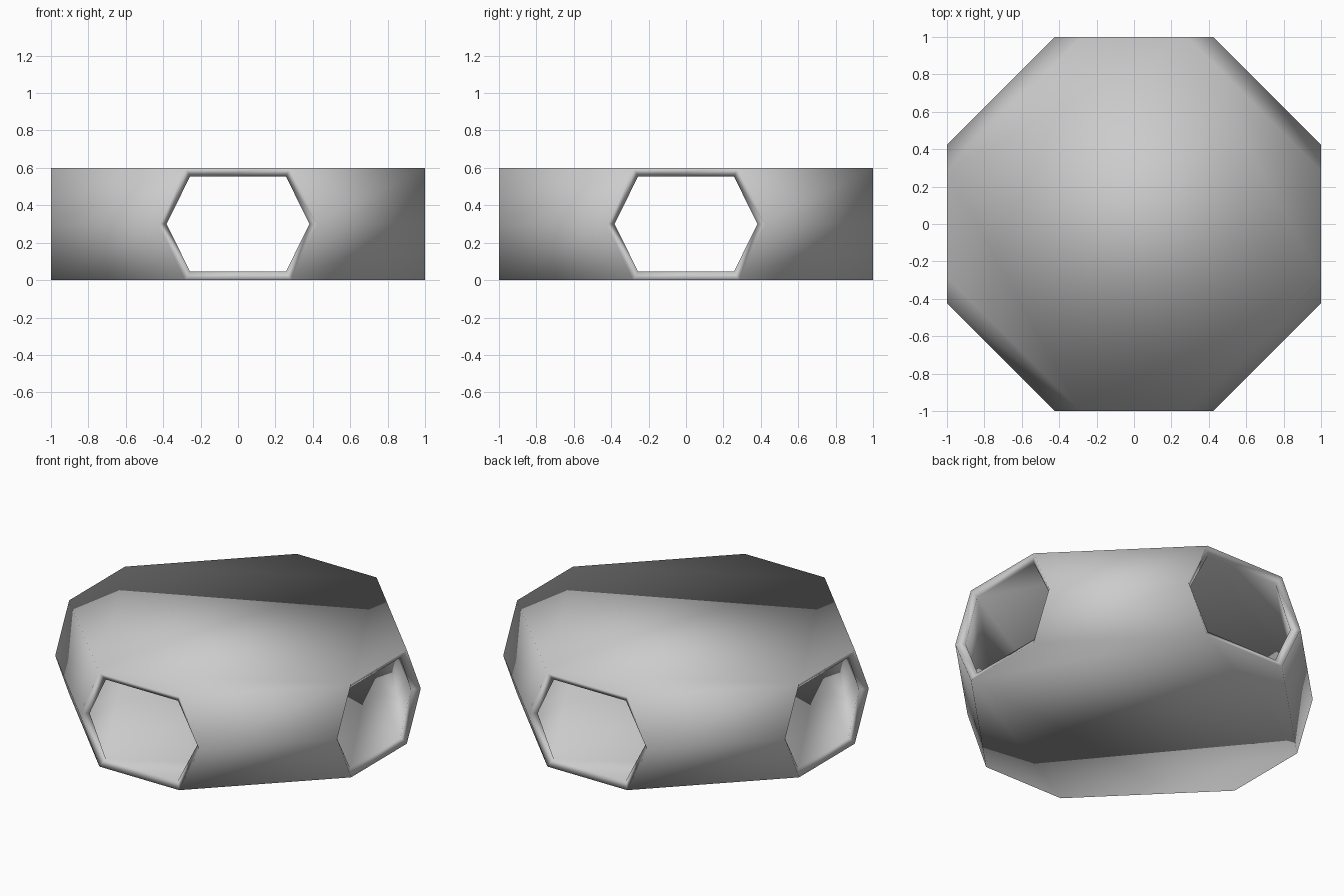
import bpy, bmesh

if "Cube" in bpy.data.objects:
    bpy.data.objects.remove(bpy.data.objects["Cube"])

# Hollow octagonal four-way junction with hexagonal openings
LEVELS = [(0.0, 0.283), (0.3, 0.424), (0.6, 0.283)]          # height, half width of opening
INSETS = [(0.045, 0.027), (0.0, 0.042), (-0.045, 0.027)]     # inner wall: height shift, inward shift

bm = bmesh.new()


def ring(z, a, r):
    pts = [(a, -r), (r, -a), (r, a), (a, r), (-a, r), (-r, a), (-r, -a), (-a, -r)]
    return [bm.verts.new((x, y, z)) for x, y in pts]


def shell(rings):
    bottom, mid, top = rings
    bm.faces.new(bottom)
    bm.faces.new(top)
    # diagonal walls only, leaving the four openings
    for i in range(0, 8, 2):
        for lo, hi in ((bottom, mid), (mid, top)):
            bm.faces.new((lo[i], lo[i + 1], hi[i + 1], hi[i]))


outer = [ring(z, a, 1.0) for z, a in LEVELS]
inner = [ring(z + dz, a - d, 1.0 - d) for (z, a), (dz, d) in zip(LEVELS, INSETS)]
shell(outer)
shell(inner)

# rims joining the outer and inner walls around each hexagonal opening
for i in range(1, 8, 2):
    j = (i + 1) % 8
    loop = [(0, i), (0, j), (1, j), (2, j), (2, i), (1, i)]
    for k in range(6):
        (l0, c0), (l1, c1) = loop[k], loop[(k + 1) % 6]
        bm.faces.new((outer[l0][c0], outer[l1][c1], inner[l1][c1], inner[l0][c0]))

bmesh.ops.recalc_face_normals(bm, faces=bm.faces)
for f in bm.faces:
    f.smooth = True

mesh = bpy.data.meshes.new("junction_shell")
bm.to_mesh(mesh)
bm.free()
bpy.context.collection.objects.link(bpy.data.objects.new("junction_shell", mesh))
